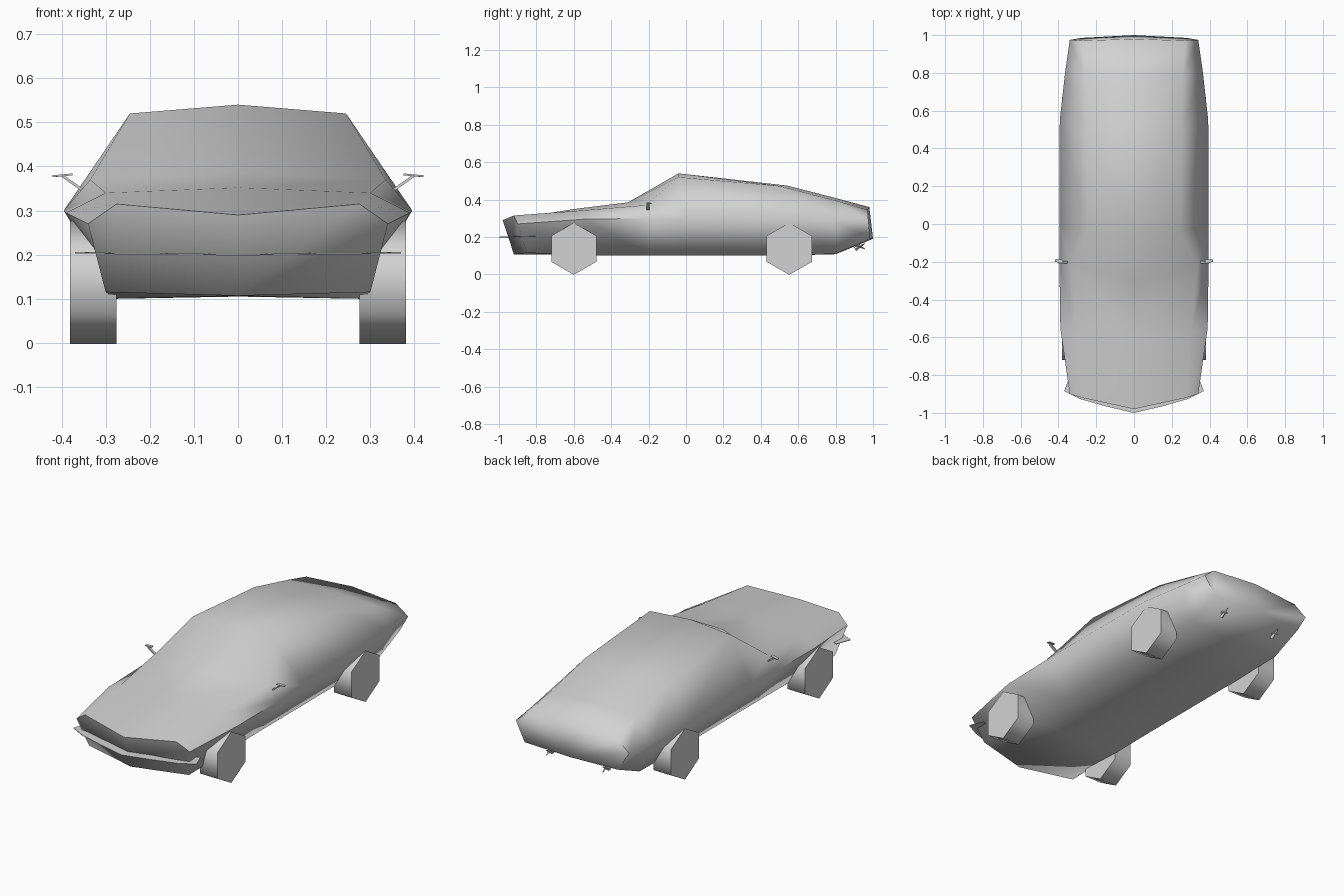
import bpy, bmesh, math
from mathutils import Matrix, Vector

cube = bpy.data.objects.get("Cube")
if cube:
    bpy.data.objects.remove(cube, do_unlink=True)

paint = bpy.data.materials.new("plain_grey")
paint.use_nodes = True
GREY = (0.65, 0.65, 0.65, 1)
paint.diffuse_color = GREY
paint.node_tree.nodes["Principled BSDF"].inputs["Base Color"].default_value = GREY


def finish(bm, name):
    """Turn a bmesh into a smooth-shaded object with sharp creases."""
    bmesh.ops.recalc_face_normals(bm, faces=bm.faces)
    mesh = bpy.data.meshes.new(name)
    bm.to_mesh(mesh)
    bm.free()
    obj = bpy.data.objects.new(name, mesh)
    bpy.context.collection.objects.link(obj)
    mesh.materials.append(paint)
    bpy.ops.object.select_all(action='DESELECT')
    obj.select_set(True)
    bpy.context.view_layer.objects.active = obj
    bpy.ops.object.shade_smooth_by_angle(angle=math.radians(75))
    return obj


def mirror_x(bm):
    geom = bm.verts[:] + bm.edges[:] + bm.faces[:]
    bmesh.ops.mirror(bm, geom=geom, axis='X', merge_dist=0.001)


def slab(bm, corners, thickness):
    """Thin solid made from a polygon, thickened along its normal."""
    face = bm.faces.new([bm.verts.new(c) for c in corners])
    face.normal_update()
    shift = face.normal * thickness
    extruded = bmesh.ops.extrude_face_region(bm, geom=[face], use_keep_orig=True)
    moved = [v for v in extruded["geom"] if isinstance(v, bmesh.types.BMVert)]
    bmesh.ops.translate(bm, verts=moved, vec=shift)


# Body: half sections from nose to tail
# each holds top centre, roof edge, waist, sill, bottom centre
sections = [
    [(0, -.98, .29), (.275, -.92, .315), (.34, -.9, .27), (.3, -.85, .115), (0, -.92, .107)],
    [(0, -.58, .352), (.3, -.58, .34), (.39, -.55, .295), (.278, -.5, .1), (0, -.5, .107)],
    [(0, -.31, .385), (.335, -.22, .37), (.395, -.2, .3), (.275, -.2, .1), (0, -.2, .105)],
    [(0, -.04, .54), (.245, -.04, .52), (.395, 0, .3), (.275, 0, .1), (0, 0, .105)],
    [(0, .54, .475), (.25, .5, .473), (.393, .55, .3), (.275, .5, .1), (0, .5, .105)],
    [(0, .8, .408), (.26, .8, .395), (.365, .8, .29), (.28, .8, .11), (0, .8, .108)],
    [(0, .98, .36), (.27, .97, .345), (.34, .975, .29), (.28, .985, .19), (0, 1, .19)],
]
bm = bmesh.new()
rings = [[bm.verts.new(p) for p in s] for s in sections]
for a, b in zip(rings, rings[1:]):
    for i in range(len(a) - 1):
        bm.faces.new((a[i], a[i + 1], b[i + 1], b[i]))
bm.faces.new(rings[0])
bm.faces.new(rings[-1])
mirror_x(bm)
finish(bm, "body")

# Wheels: six-sided drums
for side, sx in (("left", 1), ("right", -1)):
    for end, y in (("front", -.6), ("rear", .552)):
        bm = bmesh.new()
        place = (Matrix.Translation((sx * .328, y, .137))
                 @ Matrix.Rotation(math.pi / 2, 4, 'Y'))
        bmesh.ops.create_cone(bm, cap_ends=True, segments=6, radius1=.139,
                              radius2=.139, depth=.105)
        # turn so one corner points up
        top = max(bm.verts, key=lambda v: abs(v.co.x))
        if abs(top.co.y) > 0.01:
            bmesh.ops.rotate(bm, verts=bm.verts, matrix=Matrix.Rotation(math.pi / 6, 3, 'Z'))
        bmesh.ops.transform(bm, matrix=place, verts=bm.verts)
        finish(bm, f"{end}_{side}_wheel")

# Front lip: thin blade wrapped round the nose
bm = bmesh.new()
outer = [(0, -1, .198), (.15, -.965, .2), (.29, -.925, .201), (.37, -.885, .203)]
for p, q in zip(outer, outer[1:]):
    back = Vector((-.03, .08, 0))
    inner = [Vector(q) + back, Vector(p) + back]
    for v in inner:
        v.x = max(v.x, 0)
    slab(bm, [p, q] + inner, .003)
mirror_x(bm)
finish(bm, "front_lip")

# Door mirrors: slanted stalk with a small flat head
bm = bmesh.new()
slab(bm, [(.345, -.21, .345), (.345, -.195, .345), (.395, -.195, .38), (.395, -.21, .38)], .006)
slab(bm, [(.375, -.21, .38), (.42, -.2, .376), (.415, -.185, .376), (.375, -.19, .38)], .004)
mirror_x(bm)
finish(bm, "door_mirrors")

# Tail pipes: small pointed stubs under the tail
bm = bmesh.new()
for x in (-.17, .17):
    for tilt in (-.5, .5):
        place = (Matrix.Translation((x, .93, .15))
                 @ Matrix.Rotation(math.pi / 2 + tilt, 4, 'X'))
        bmesh.ops.create_cone(bm, cap_ends=True, segments=4, radius1=.002,
                              radius2=.012, depth=.06, matrix=place)
finish(bm, "tail_pipes")
